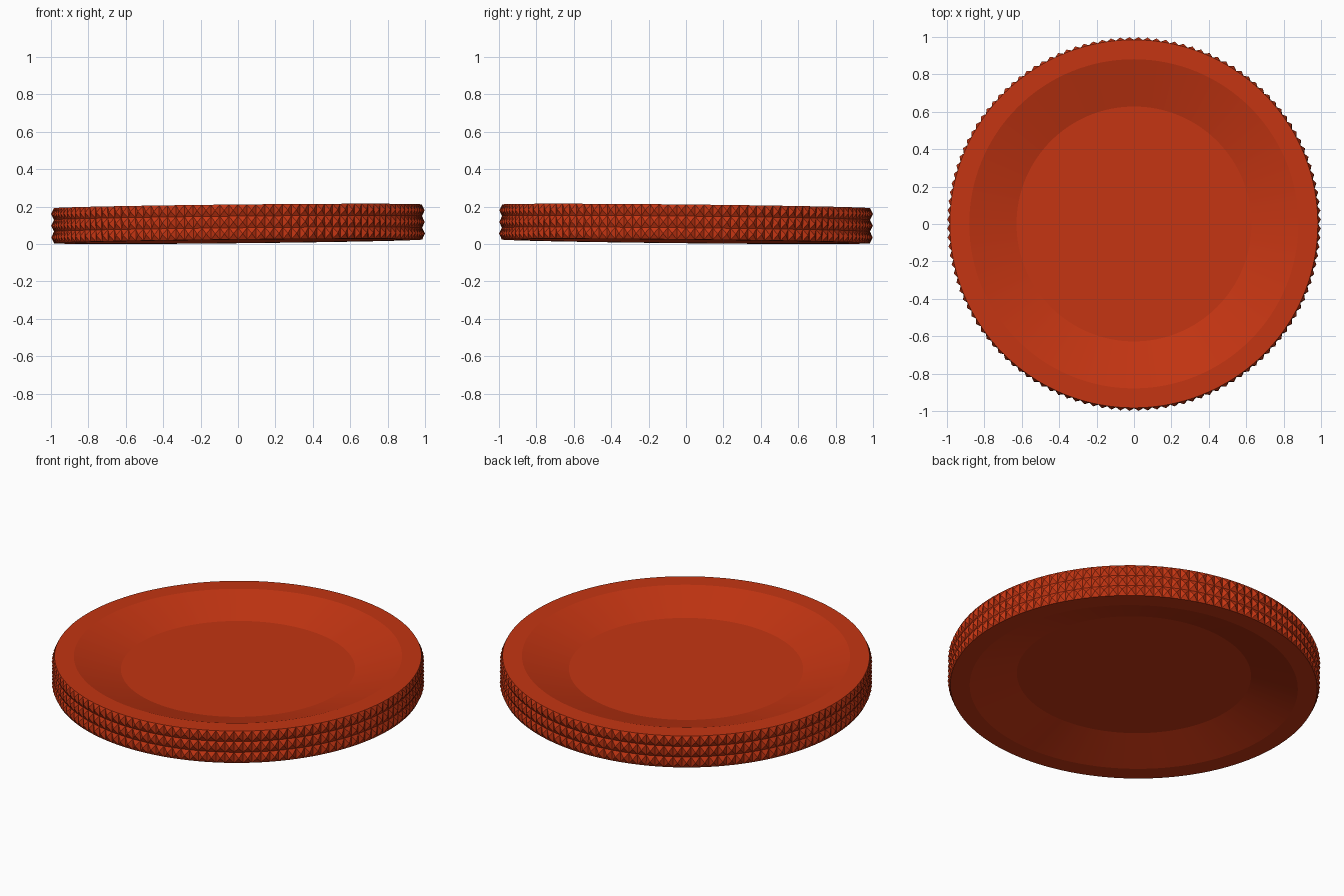
import bpy, bmesh, math
from mathutils import Matrix, Vector

if "Cube" in bpy.data.objects:
    bpy.data.objects.remove(bpy.data.objects["Cube"])

N, ROWS = 128, 3
H = 0.187          # thickness
R_BASE, R_TIP = 0.984, 0.999

bm = bmesh.new()

def ring(r, z):
    return [bm.verts.new((r * math.cos(2 * math.pi * i / N), r * math.sin(2 * math.pi * i / N), z))
            for i in range(N)]

def bridge(a, b):
    return [bm.faces.new((a[i], a[(i + 1) % N], b[(i + 1) % N], b[i])) for i in range(N)]

# outer wall, split into square cells
wall = [ring(R_BASE, -H / 2 + H * k / ROWS) for k in range(ROWS + 1)]
cells = []
for lo, hi in zip(wall, wall[1:]):
    cells += bridge(lo, hi)

# dished recess on both faces: flat rim, slope, flat floor
for outer, s in ((wall[-1], 1), (wall[0], -1)):
    rim = ring(0.88, s * H / 2)
    floor = ring(0.628, s * (H / 2 - 0.076))
    bridge(outer, rim)
    bridge(rim, floor)
    bm.faces.new(floor)
bmesh.ops.recalc_face_normals(bm, faces=bm.faces)

# knurling: raise each wall cell into a small pyramid
tips = bmesh.ops.poke(bm, faces=cells)["verts"]
for v in tips:
    k = R_TIP / math.hypot(v.co.x, v.co.y)
    v.co.x *= k
    v.co.y *= k

# slight tilt, higher toward +x and -y, then rest on the ground
bm.transform(Matrix.Rotation(0.0145, 4, Vector((-1, -1, 0))))
low = min(v.co.z for v in bm.verts)
bm.transform(Matrix.Translation((0, 0, -low)))

mesh = bpy.data.meshes.new("knurled_disc")
bm.to_mesh(mesh)
bm.free()
disc = bpy.data.objects.new("knurled_disc", mesh)
bpy.context.collection.objects.link(disc)

mat = bpy.data.materials.new("red_orange")
mat.diffuse_color = (0.55, 0.035, 0.006, 1)
mat.use_nodes = True
mat.node_tree.nodes["Principled BSDF"].inputs["Base Color"].default_value = mat.diffuse_color
mesh.materials.append(mat)

bpy.context.view_layer.objects.active = disc
disc.select_set(True)
bpy.ops.object.shade_smooth_by_angle(angle=math.radians(12))
